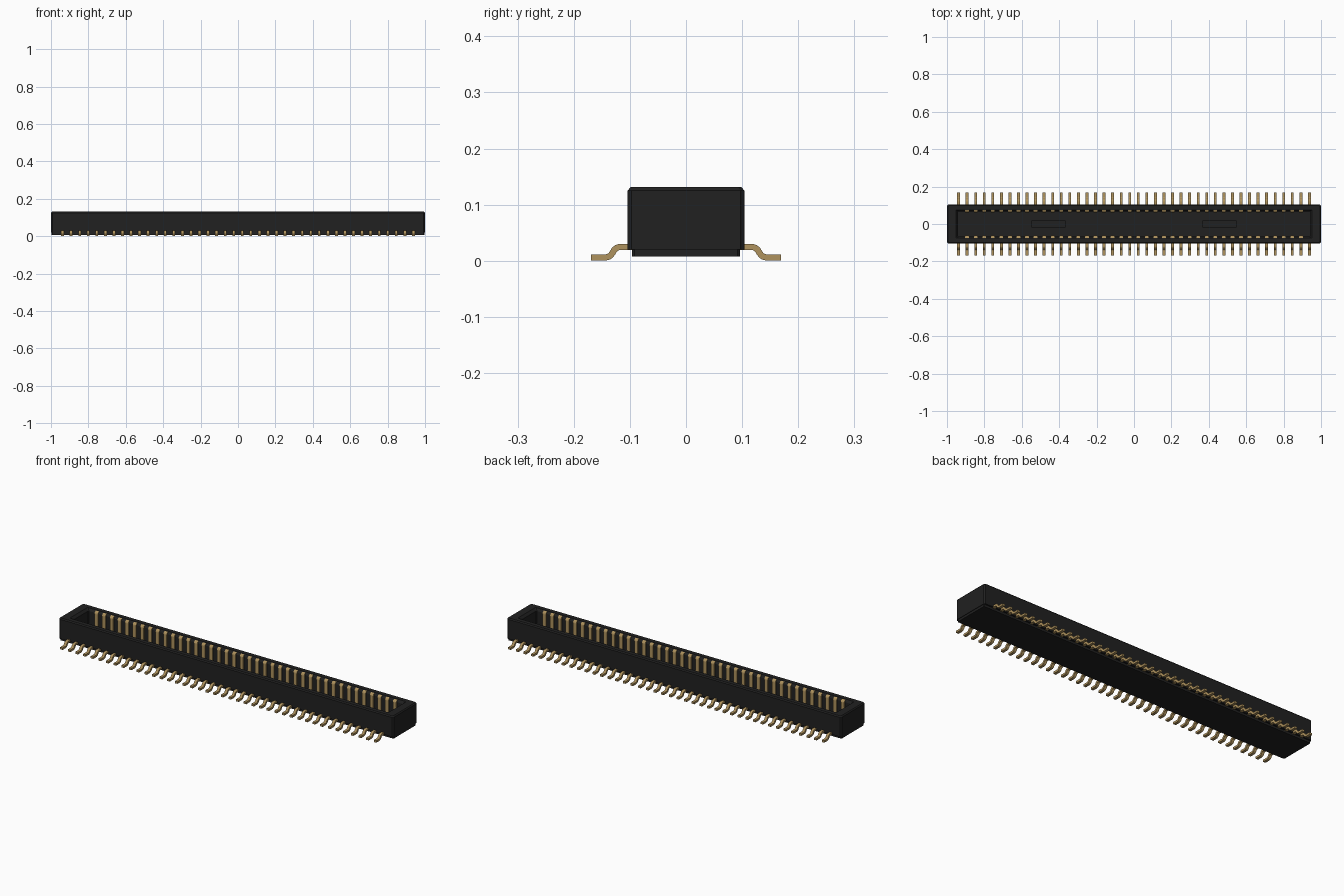
import bpy, bmesh, math
from mathutils import Vector

if "Cube" in bpy.data.objects:
    bpy.data.objects.remove(bpy.data.objects["Cube"])

def material(name, rgb):
    m = bpy.data.materials.new(name)
    m.diffuse_color = (*rgb, 1)
    m.use_nodes = True
    m.node_tree.nodes["Principled BSDF"].inputs["Base Color"].default_value = m.diffuse_color
    return m

BLACK = material("black plastic", (0.015, 0.015, 0.015))
GOLD = material("gold metal", (0.43, 0.29, 0.11))

def finish(name, bm, mat):
    bmesh.ops.recalc_face_normals(bm, faces=bm.faces)
    me = bpy.data.meshes.new(name)
    bm.to_mesh(me)
    bm.free()
    me.materials.append(mat)
    ob = bpy.data.objects.new(name, me)
    bpy.context.collection.objects.link(ob)
    return ob

def box(name, x, y, z, mat):
    """Box from (min, max) ranges."""
    bm = bmesh.new()
    bmesh.ops.create_cube(bm, size=1)
    for v in bm.verts:
        v.co = Vector([r[0] if c < 0 else r[1] for c, r in zip(v.co, (x, y, z))])
    return finish(name, bm, mat)

def ring(bm, hx, hy, z, c):
    """Rectangle with cut corners."""
    pts = [(hx, hy - c), (hx - c, hy), (c - hx, hy), (-hx, hy - c),
           (-hx, c - hy), (c - hx, -hy), (hx - c, -hy), (hx, c - hy)]
    return [bm.verts.new((x, y, z)) for x, y in pts]

# Housing: stacked outlines going up the outside and down into the cavity
bm = bmesh.new()
FLOOR = 0.04
outline = [(0.997, 0.096, 0.008, 0.004), (0.997, 0.096, 0.02, 0.004),
           (1.0, 0.104, 0.02, 0.007), (1.0, 0.104, 0.125, 0.007),
           (0.995, 0.099, 0.131, 0.006), (0.953, 0.076, 0.131, 0.004),
           (0.942, 0.068, 0.118, 0.003), (0.942, 0.068, FLOOR, 0.003)]
rings = [ring(bm, *o) for o in outline]
for a, b in zip(rings, rings[1:]):
    for i in range(8):
        j = (i + 1) % 8
        bm.faces.new((a[i], a[j], b[j], b[i]))
bm.faces.new(rings[0])
bm.faces.new(rings[-1])
housing = finish("housing", bm, BLACK)

# Two shallow pockets in the cavity floor
for side in (-1, 1):
    cutter = box("pocket_cutter", sorted((side * 0.37, side * 0.545)),
                 (-0.02, 0.02), (FLOOR - 0.02, FLOOR + 0.02), BLACK)
    cutter.hide_render = True
    cutter.hide_viewport = True
    mod = housing.modifiers.new("pocket", 'BOOLEAN')
    mod.object = cutter
    mod.operation = 'DIFFERENCE'

def strip(bm, path, t, x, w, side):
    """Flat strip of thickness t following a (y, z) path."""
    p = [Vector(q) for q in path]
    left, right = [], []
    for i, q in enumerate(p):
        d = (p[min(i + 1, len(p) - 1)] - p[max(i - 1, 0)]).normalized()
        n = Vector((-d.y, d.x)) * t / 2
        left.append(q + n)
        right.append(q - n)
    loop = left + right[::-1]
    a, b = [[bm.verts.new((x + s * w / 2, side * q.x, q.y)) for q in loop]
            for s in (-1, 1)]
    k = len(loop)
    for i in range(k):
        j = (i + 1) % k
        bm.faces.new((a[i], a[j], b[j], b[i]))
    for v in (a, b):
        for i in range(len(p) - 1):
            bm.faces.new((v[i], v[i + 1], v[k - 2 - i], v[k - 1 - i]))

def arc(cy, cz, r, a0, a1, n=5):
    angs = [math.radians(a0 + (a1 - a0) * i / n) for i in range(n + 1)]
    return [(cy + r * math.cos(a), cz + r * math.sin(a)) for a in angs]

# Solder leads: gull-wing, and contacts: posts with rounded heads
lead = [(0.085, 0.0245)] + arc(0.117, 0.0105, 0.014, 90, 15) \
    + arc(0.1435, 0.0195, 0.0135, 195, 270) + [(0.169, 0.006)]
contact = [(0.067, FLOOR - 0.005), (0.067, 0.115)] \
    + arc(0.076, 0.115, 0.009, 165, 0) + [(0.085, 0.1)]
COUNT, SPAN = 42, 0.938
for side, label in ((-1, "front"), (1, "back")):
    leads, contacts = bmesh.new(), bmesh.new()
    for i in range(COUNT):
        x = -SPAN + 2 * SPAN * i / (COUNT - 1)
        strip(leads, lead, 0.011, x, 0.015, side)
        if 0 < i < COUNT - 1:
            strip(contacts, contact, 0.009, x, 0.02, side)
    finish(label + "_solder_leads", leads, GOLD)
    finish(label + "_contacts", contacts, GOLD)
